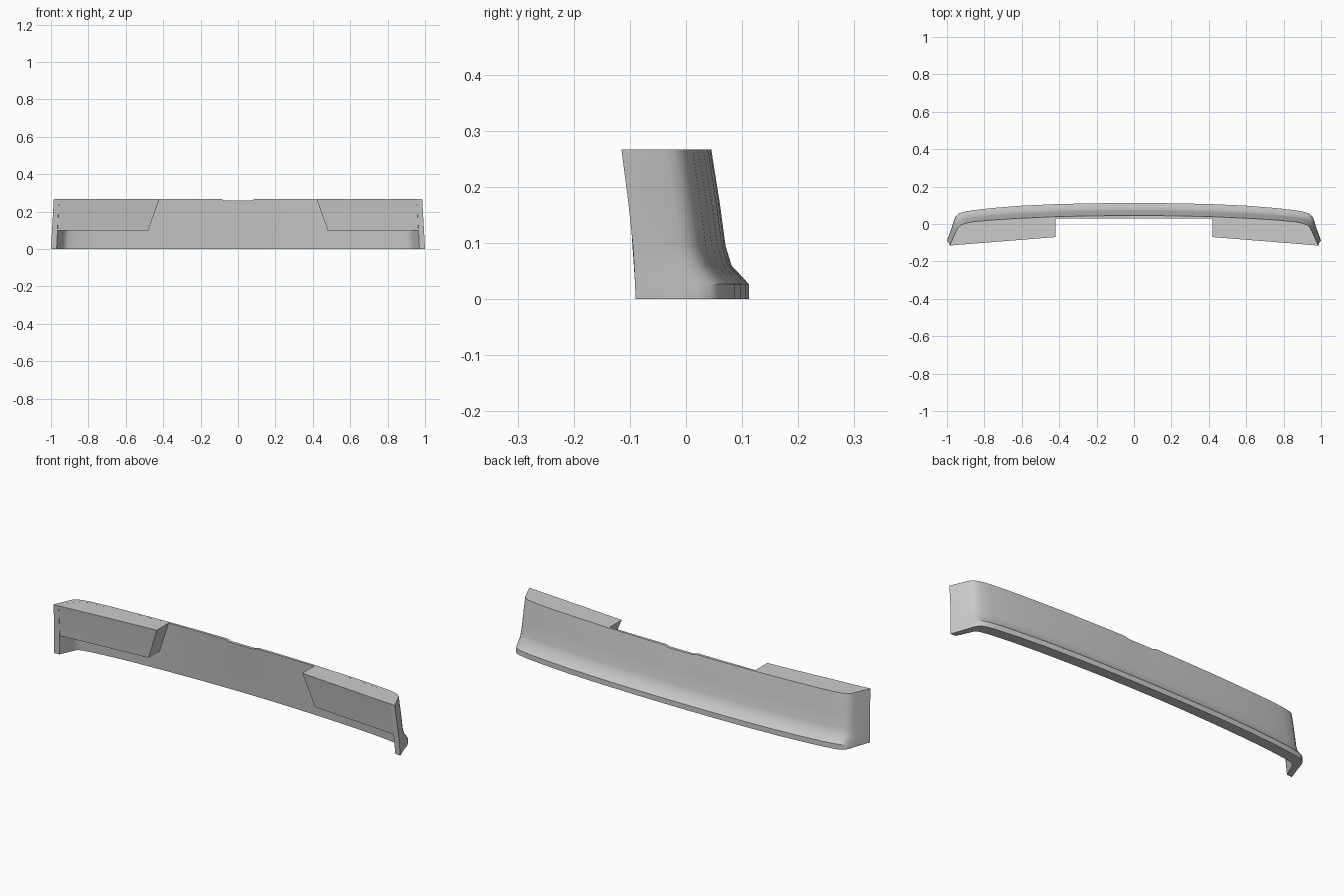
import bpy, bmesh

if "Cube" in bpy.data.objects:
    bpy.data.objects.remove(bpy.data.objects["Cube"])

# Plan stations (half): outer bottom x,y | outer top x,y | inner bottom x,y | inner top x,y
STATIONS = [
    (0, .112, 0, .045, 0, .06, 0, .03),
    (.07, .112, .07, .045, .07, .06, .07, .03),
    (.09, .112, .09, .045, .09, .06, .09, .03),
    (.25, .110, .25, .043, .25, .057, .25, .03),
    (.42, .106, .42, .039, .42, .051, .42, .028),
    (.60, .098, .60, .031, .60, .042, .60, .018),
    (.75, .086, .75, .022, .75, .031, .75, .007),
    (.86, .074, .86, .012, .86, .018, .85, -.004),
    (.915, .064, .905, .003, .91, .009, .89, -.014),
    (.938, .055, .928, -.007, .928, 0, .91, -.024),
    (.952, .042, .942, -.020, .936, -.012, .92, -.036),
    (.962, .022, .950, -.036, .942, -.026, .927, -.050),
    (.975, -.020, .963, -.065, .953, -.052, .938, -.080),
    (1.0, -.090, .985, -.115, .97, -.088, .957, -.113),
]
Z = [0, .027, .06, .095, .17, .267]
FLARE = [0, 0, .46, .62, .77, 1]      # centre profile
PLAIN = [0, .03, .10, .18, .5, 1]     # profile at the wing ends


def lerp(a, b, t):
    return a + (b - a) * t


def finish(name, bm, smooth):
    bmesh.ops.recalc_face_normals(bm, faces=bm.faces)
    me = bpy.data.meshes.new(name)
    bm.to_mesh(me)
    bm.free()
    ob = bpy.data.objects.new(name, me)
    bpy.context.collection.objects.link(ob)
    if smooth:
        bpy.context.view_layer.objects.active = ob
        ob.select_set(True)
        bpy.ops.object.shade_smooth_by_angle(angle=0.5)
        ob.select_set(False)
    return ob


def section(bm, s, side):
    """Closed cross-section loop: up the outside, down the inside."""
    w = max(0, min(1, (s[1] + .09) / .13))
    notch = .007 if s[0] < .08 else 0
    loop = []
    for z, ff, fp in zip(Z, FLARE, PLAIN):
        f = lerp(fp, ff, w)
        zz = z - notch if z == Z[-1] else z
        loop.append(bm.verts.new((side * lerp(s[0], s[2], z / .267),
                                  lerp(s[1], s[3], f), zz)))
    for z in (.267, .17, .095, 0):
        t = z / .267
        zz = z - notch if z == Z[-1] else z
        loop.append(bm.verts.new((side * lerp(s[4], s[6], t),
                                  lerp(s[5], s[7], lerp(PLAIN[Z.index(z)], t, w)), zz)))
    return loop


# Wrap-around curved shell
bm = bmesh.new()
loops = [section(bm, s, -1) for s in reversed(STATIONS[1:])]
loops += [section(bm, s, 1) for s in STATIONS]
for a, b in zip(loops, loops[1:]):
    for i in range(len(a)):
        j = (i + 1) % len(a)
        bm.faces.new((a[i], a[j], b[j], b[i]))
bm.faces.new(loops[0])
bm.faces.new(loops[-1])
finish("curved_shell", bm, True)

# Upper mounting blocks behind each side, with slanted inner ends
TOP = [(.42, -.07), (.97, -.1138), (.94, -.04), (.90, -.004), (.75, .014), (.42, .034)]
LOW = [(.48, -.052), (.98, -.0925), (.945, -.02), (.91, .015), (.75, .038), (.48, .055)]
MID = [(.455, -.058), (.976, -.1005), (.943, -.03), (.906, .005), (.75, .025), (.455, .045)]
for side, name in ((-1, "left_block"), (1, "right_block")):
    bm = bmesh.new()
    rings = [[bm.verts.new((side * x, y, z)) for x, y in pts]
             for pts, z in ((LOW, .1), (MID, .17), (TOP, .2668))]
    for a, b in zip(rings, rings[1:]):
        for i in range(6):
            j = (i + 1) % 6
            bm.faces.new((a[i], a[j], b[j], b[i]))
    bm.faces.new(rings[0])
    bm.faces.new(rings[-1])
    finish(name, bm, True)
